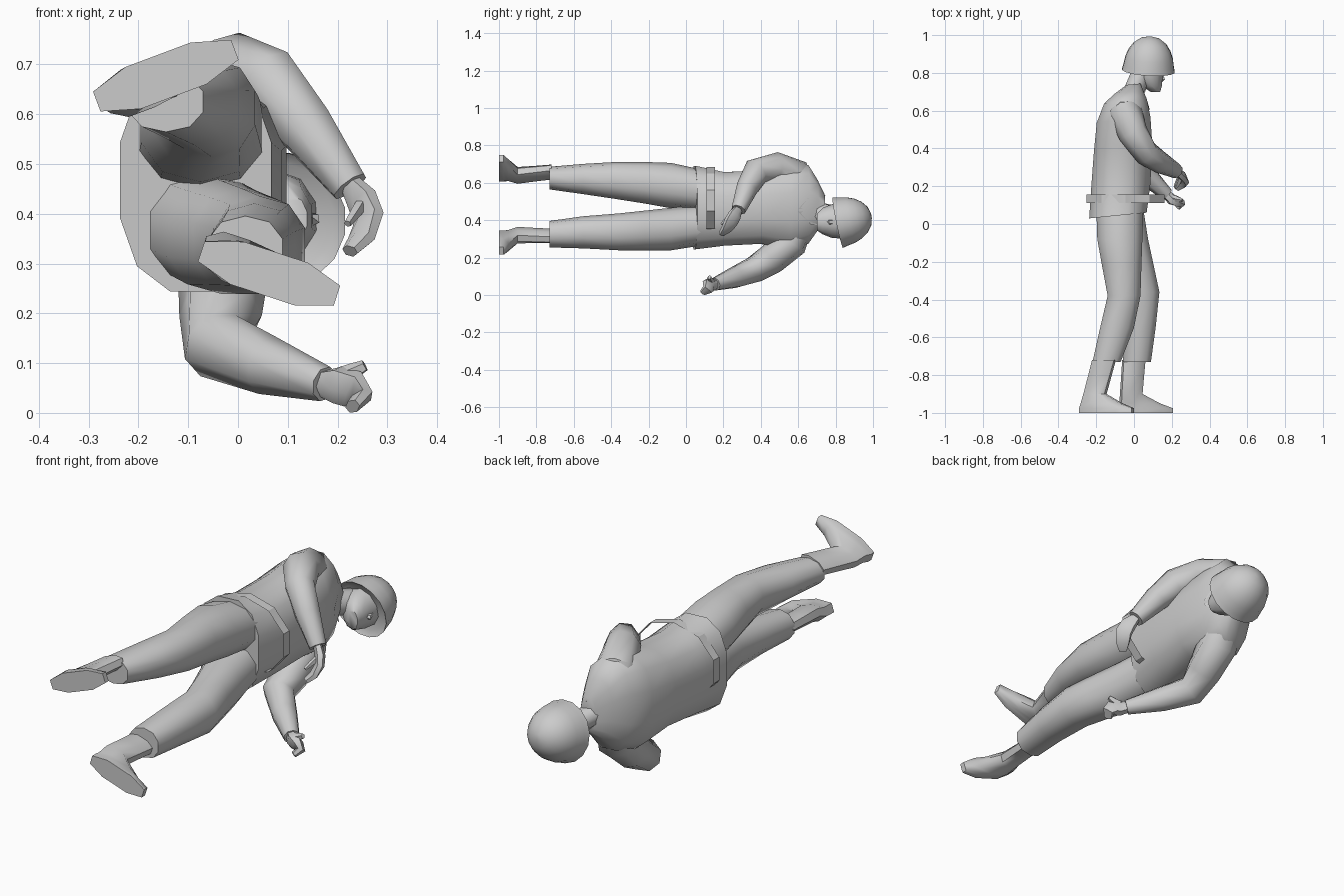
import bpy, bmesh, math
from mathutils import Vector

grey = bpy.data.materials.new("light grey")
grey.diffuse_color = (0.6, 0.6, 0.6, 1)


def finish(name, bm, angle=50):
    bmesh.ops.recalc_face_normals(bm, faces=bm.faces)
    me = bpy.data.meshes.new(name)
    bm.to_mesh(me)
    bm.free()
    me.materials.append(grey)
    ob = bpy.data.objects.new(name, me)
    bpy.context.collection.objects.link(ob)
    bpy.ops.object.select_all(action='DESELECT')
    bpy.context.view_layer.objects.active = ob
    ob.select_set(True)
    bpy.ops.object.shade_smooth_by_angle(angle=math.radians(angle))
    return ob


def loft(name, rings, n=8, p=1.0, caps=True, angle=50):
    """Skin rings of (centre, half axis u, half axis v); p < 1 makes them boxier."""
    bm = bmesh.new()
    loops = []
    for c, u, v in rings:
        loop = []
        for i in range(n):
            a = 2 * math.pi * (i + 0.5) / n
            cu, sv = math.cos(a), math.sin(a)
            cu = math.copysign(abs(cu) ** p, cu)
            sv = math.copysign(abs(sv) ** p, sv)
            loop.append(bm.verts.new(Vector(c) + Vector(u) * cu + Vector(v) * sv))
        loops.append(loop)
    for a, b in zip(loops, loops[1:]):
        for i in range(n):
            j = (i + 1) % n
            bm.faces.new((a[i], a[j], b[j], b[i]))
    if caps:
        bm.faces.new(loops[0])
        bm.faces.new(loops[-1])
    return finish(name, bm, angle)


def body(name, sections, n=8, p=1.0, slant=0.0, gx=1.0, gz=1.0):
    """Sections are (y, x min, x max, z min, z max)."""
    rings = []
    for y, x0, x1, z0, z1 in sections:
        rx, rz = (x1 - x0) / 2 * gx, (z1 - z0) / 2 * gz
        rings.append((((x0 + x1) / 2, y, (z0 + z1) / 2), (rx, slant * rx, 0), (0, 0, rz)))
    return loft(name, rings, n, p)


def limb(name, path, n=8):
    """Tube through points (x, y, z, radius, radius across)."""
    pts = [Vector(q[:3]) for q in path]
    rings = []
    for i, q in enumerate(path):
        t = Vector()
        if i:
            t += (pts[i] - pts[i - 1]).normalized()
        if i < len(pts) - 1:
            t += (pts[i + 1] - pts[i]).normalized()
        t.normalize()
        u = Vector((1, 1, 0.3)).cross(t).normalized()
        rings.append((pts[i], u * q[3], t.cross(u) * q[4]))
    return loft(name, rings, n)


# Jacket with rounded shoulders
body("jacket", [
    (0.045, -0.24, 0.07, 0.24, 0.695), (0.20, -0.23, 0.09, 0.26, 0.66),
    (0.40, -0.215, 0.10, 0.27, 0.67), (0.55, -0.20, 0.09, 0.24, 0.70),
    (0.65, -0.16, 0.07, 0.27, 0.70), (0.70, -0.10, 0.05, 0.34, 0.62),
    (0.74, -0.04, 0.035, 0.38, 0.54)], n=12, p=0.82, slant=0.1, gx=1.01, gz=1.01)

# Trouser legs
body("upper_trouser_leg", [
    (0.08, -0.20, 0.05, 0.45, 0.67), (-0.08, -0.195, 0.045, 0.465, 0.705),
    (-0.22, -0.17, 0.04, 0.49, 0.71), (-0.38, -0.14, 0.035, 0.515, 0.71),
    (-0.55, -0.18, 0.0, 0.54, 0.70), (-0.73, -0.22, -0.07, 0.565, 0.685)],
    n=10, p=0.9, gx=1.04, gz=1.01)
body("lower_trouser_leg", [
    (0.08, -0.19, 0.05, 0.265, 0.48), (-0.08, -0.14, 0.075, 0.24, 0.465),
    (-0.22, -0.09, 0.105, 0.24, 0.45), (-0.36, -0.05, 0.135, 0.24, 0.435),
    (-0.55, -0.05, 0.115, 0.25, 0.42), (-0.73, -0.06, 0.09, 0.255, 0.395)],
    n=10, p=0.9, gx=1.04, gz=1.01)

# Boots: sections run from heel to toe fraction along the foot direction
SHAPE = ((-0.72, 0.24, 0.66, 0.034), (-0.80, 0.17, 0.58, 0.036), (-0.90, 0.08, 0.48, 0.04),
         (-0.95, 0.03, 0.78, 0.046), (-0.975, 0.0, 1.0, 0.048), (-1.0, 0.0, 1.0, 0.048))
for name, heel, toe, lean, lift in (
        ("upper", (-0.285, 0.625), (-0.005, 0.73), 1.0, -0.015),
        ("lower", (-0.075, 0.325), (0.20, 0.235), 0.25, 0.015)):
    h, t = Vector((heel[0], 0, heel[1])), Vector((toe[0], 0, toe[1]))
    side = (t - h).normalized().cross(Vector((0, 1, 0)))
    rings = []
    for y, a, b, r in SHAPE:
        mid = h.lerp(t, (a + b) / 2 - (1 - lean) * a)
        mid.z += lift if y > -0.92 else 0
        mid.y = y
        rings.append((mid, (t - h) * (b - a) * 0.53, side * r))
    loft(name + "_boot", rings, 8, 0.85)

# Sleeves, starting inside the shoulders
limb("upper_sleeve", [
    (-0.05, 0.62, 0.55, 0.07, 0.07), (-0.045, 0.585, 0.645, 0.09, 0.09),
    (-0.005, 0.48, 0.685, 0.08, 0.08), (0.065, 0.375, 0.66, 0.076, 0.068),
    (0.14, 0.325, 0.57, 0.06, 0.058), (0.225, 0.28, 0.455, 0.04, 0.04)])
limb("lower_sleeve", [
    (-0.04, 0.61, 0.40, 0.08, 0.08), (-0.03, 0.56, 0.28, 0.092, 0.092),
    (-0.035, 0.46, 0.195, 0.083, 0.083), (-0.04, 0.365, 0.135, 0.073, 0.073),
    (0.06, 0.265, 0.095, 0.06, 0.058), (0.175, 0.155, 0.058, 0.036, 0.036)])

# Hands with curled fingers and a thumb
limb("upper_hand", [
    (0.225, 0.28, 0.46, 0.024, 0.02), (0.25, 0.26, 0.425, 0.04, 0.024),
    (0.262, 0.24, 0.39, 0.043, 0.022), (0.248, 0.215, 0.35, 0.035, 0.02),
    (0.225, 0.19, 0.325, 0.02, 0.014)], 6)
limb("upper_thumb", [(0.25, 0.25, 0.42, 0.016, 0.014), (0.235, 0.215, 0.40, 0.014, 0.012),
                     (0.22, 0.19, 0.38, 0.008, 0.008)], 5)
limb("lower_hand", [
    (0.165, 0.165, 0.06, 0.026, 0.024), (0.20, 0.13, 0.056, 0.04, 0.03),
    (0.23, 0.12, 0.048, 0.043, 0.028), (0.248, 0.115, 0.03, 0.03, 0.022),
    (0.23, 0.09, 0.013, 0.02, 0.014)], 6)
limb("lower_thumb", [(0.20, 0.14, 0.07, 0.02, 0.018), (0.23, 0.13, 0.082, 0.018, 0.016),
                     (0.255, 0.125, 0.095, 0.012, 0.01)], 5)

# Neck and face
limb("neck", [(-0.01, 0.68, 0.45, 0.06, 0.05), (0.06, 0.84, 0.41, 0.06, 0.055)])
body("face", [(0.70, 0.085, 0.14, 0.345, 0.435), (0.73, 0.04, 0.15, 0.325, 0.465),
              (0.78, 0.0, 0.155, 0.305, 0.485), (0.86, -0.01, 0.165, 0.30, 0.49)], n=10)
limb("nose", [(0.14, 0.81, 0.39, 0.012, 0.012), (0.153, 0.768, 0.39, 0.014, 0.012),
              (0.14, 0.755, 0.39, 0.01, 0.01)], 5)

# Collar flaps opening at the throat
for name, z0, z1 in (("upper", 0.46, 0.535), ("lower", 0.445, 0.375)):
    bm = bmesh.new()
    pts = [(0.085, 0.60, z0), (0.065, 0.67, z1), (0.0, 0.745, z1), (0.035, 0.73, z0)]
    bm.faces.new([bm.verts.new(q) for q in pts])
    finish(name + "_collar_flap", bm)

# Helmet: dome with a flared rim, axis tilted sideways
axis = Vector((0.06, 0.97, 0.2)).normalized()
front = (Vector((1, 0, 0)) - axis * axis.x).normalized()
across = axis.cross(front)
rim = Vector((0.076, 0.812, 0.387))
rings = []
for h, rf, rs in ((0.02, 0.115, 0.115), (0.0, 0.142, 0.14), (0.025, 0.136, 0.134),
                  (0.07, 0.128, 0.126), (0.11, 0.112, 0.11), (0.145, 0.088, 0.086),
                  (0.172, 0.052, 0.052), (0.183, 0.012, 0.012)):
    rings.append((rim + axis * h, front * rf, across * rs))
loft("helmet", rings, 16)

# Chin strap plates beside the jaw
for name, z, chin in (("upper", 0.49, 0.43), ("lower", 0.30, 0.35)):
    bm = bmesh.new()
    pts = [(0.06, 0.83, z), (0.09, 0.83, z), (0.125, 0.71, chin), (0.10, 0.71, chin)]
    bm.faces.new([bm.verts.new(q) for q in pts])
    finish(name + "_chin_strap", bm)

# Loose paper-thin belt band, standing clear of the jacket at the belly
loft("belt", [((-0.045, y, 0.505), (0.218, 0, 0), (0, 0, 0.18)) for y in (0.11, 0.155)],
     10, caps=False, angle=25)
